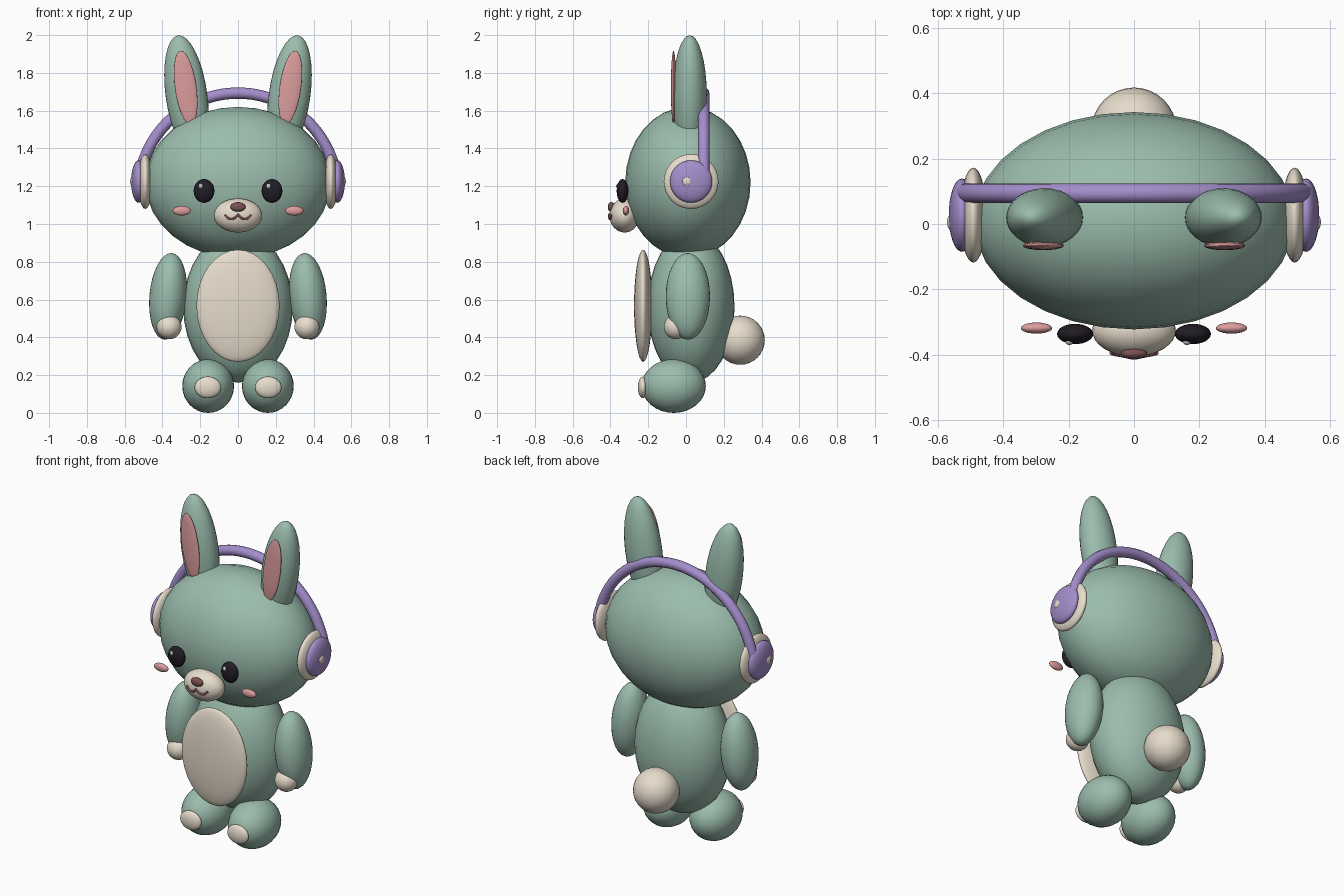
import bpy
from math import radians, cos, sin, sqrt

if "Cube" in bpy.data.objects:
    bpy.data.objects.remove(bpy.data.objects["Cube"])


def mat(name, rgb):
    m = bpy.data.materials.new(name)
    m.diffuse_color = (*rgb, 1)
    m.use_nodes = True
    m.node_tree.nodes["Principled BSDF"].inputs["Base Color"].default_value = m.diffuse_color
    return m


GREEN = mat("sage", (0.33, 0.51, 0.42))
CREAM = mat("cream", (0.80, 0.72, 0.60))
PINK = mat("pink", (0.72, 0.34, 0.34))
PURPLE = mat("purple", (0.37, 0.27, 0.60))
BLACK = mat("black", (0.015, 0.012, 0.018))
BROWN = mat("brown", (0.20, 0.08, 0.08))
WHITE = mat("white", (0.95, 0.95, 0.95))


def ball(name, loc, size, material, tilt=0, axis="Z", segs=32, rings=16):
    """Smooth ellipsoid; axis is the pole direction, tilt leans it about y."""
    bpy.ops.mesh.primitive_uv_sphere_add(segments=segs, ring_count=rings, radius=1)
    o = bpy.context.object
    if axis == "X":
        for v in o.data.vertices:
            x, y, z = v.co
            v.co = (z, y, -x)
    o.name = name
    o.scale = size
    o.location = loc
    o.rotation_euler = (0, radians(tilt), 0)
    o.data.materials.append(material)
    bpy.ops.object.shade_smooth()
    return o


def pair(name, loc, size, material, tilt=0, axis="Z"):
    """Mirrored left and right copies."""
    for side, s in (("left", 1), ("right", -1)):
        ball(f"{name}_{side}", (s * loc[0], loc[1], loc[2]), size, material, s * tilt, axis)


def tube(name, points, radius, material):
    """Round tube along a path."""
    cu = bpy.data.curves.new(name, "CURVE")
    cu.dimensions = "3D"
    cu.bevel_depth = radius
    cu.bevel_resolution = 4
    cu.use_fill_caps = True
    sp = cu.splines.new("POLY")
    sp.points.add(len(points) - 1)
    for p, co in zip(sp.points, points):
        p.co = (*co, 1)
    sp.use_smooth = True
    cu.materials.append(material)
    o = bpy.data.objects.new(name, cu)
    bpy.context.collection.objects.link(o)
    return o


# Head, body, belly patch and tail
ball("head", (0, 0.01, 1.22), (0.49, 0.332, 0.40), GREEN)
ball("body", (0, 0.027, 0.56), (0.29, 0.23, 0.40), GREEN)
ball("belly_patch", (0, -0.227, 0.567), (0.22, 0.048, 0.297), CREAM)
ball("tail", (0, 0.287, 0.385), (0.13, 0.13, 0.13), CREAM)

# Ears
pair("ear", (0.273, 0.02, 1.682), (0.11, 0.09, 0.32), GREEN, 8)
pair("inner_ear", (0.277, -0.066, 1.722), (0.057, 0.014, 0.197), PINK, 8)

# Arms and hands
pair("arm", (0.37, 0.01, 0.617), (0.099, 0.117, 0.23), GREEN, -5)
pair("hand", (0.365, -0.053, 0.455), (0.066, 0.064, 0.065), CREAM)

# Feet and toe pads
pair("foot", (0.158, -0.065, 0.142), (0.137, 0.17, 0.142), GREEN)
pair("foot_pad", (0.16, -0.228, 0.135), (0.07, 0.027, 0.057), CREAM)

# Eyes with highlights, cheeks
pair("eye", (0.18, -0.336, 1.175), (0.055, 0.031, 0.063), BLACK)
for i, x in enumerate((-0.197, 0.162)):
    ball(f"eye_highlight_{i}", (x, -0.36, 1.2), (0.012, 0.01, 0.014), WHITE, segs=16, rings=8)
pair("cheek", (0.298, -0.318, 1.07), (0.048, 0.017, 0.025), PINK)

# Muzzle, nose and wavy mouth lying on the muzzle surface
MZ, MS = (0, -0.325, 1.045), (0.128, 0.08, 0.09)
ball("muzzle", MZ, MS, CREAM)
ball("nose", (0, -0.396, 1.09), (0.04, 0.018, 0.026), BROWN)
mouth = []
for i in range(25):
    x = -0.07 + 0.14 * i / 24
    z = 1.026 + 0.024 * ((abs(x) - 0.036) / 0.036) ** 2
    d = 1 - (x / MS[0]) ** 2 - ((z - MZ[2]) / MS[2]) ** 2
    mouth.append((x, MZ[1] - MS[1] * sqrt(d) - 0.002, z))
tube("mouth", mouth, 0.006, BROWN)

# Headphones: band arc, cushions, outer shells and buttons
arc = [radians(6 + 168 * i / 48) for i in range(49)]
tube("headphone_band", [(0.528 * cos(a), 0.094, 1.163 + 0.53 * sin(a)) for a in arc], 0.03, PURPLE)
pair("ear_cushion", (0.491, 0.027, 1.225), (0.04, 0.145, 0.145), CREAM, axis="X")
pair("ear_shell", (0.526, 0.027, 1.225), (0.04, 0.112, 0.112), PURPLE, axis="X")
pair("shell_button", (0.558, 0.005, 1.225), (0.013, 0.025, 0.025), CREAM, axis="X")
